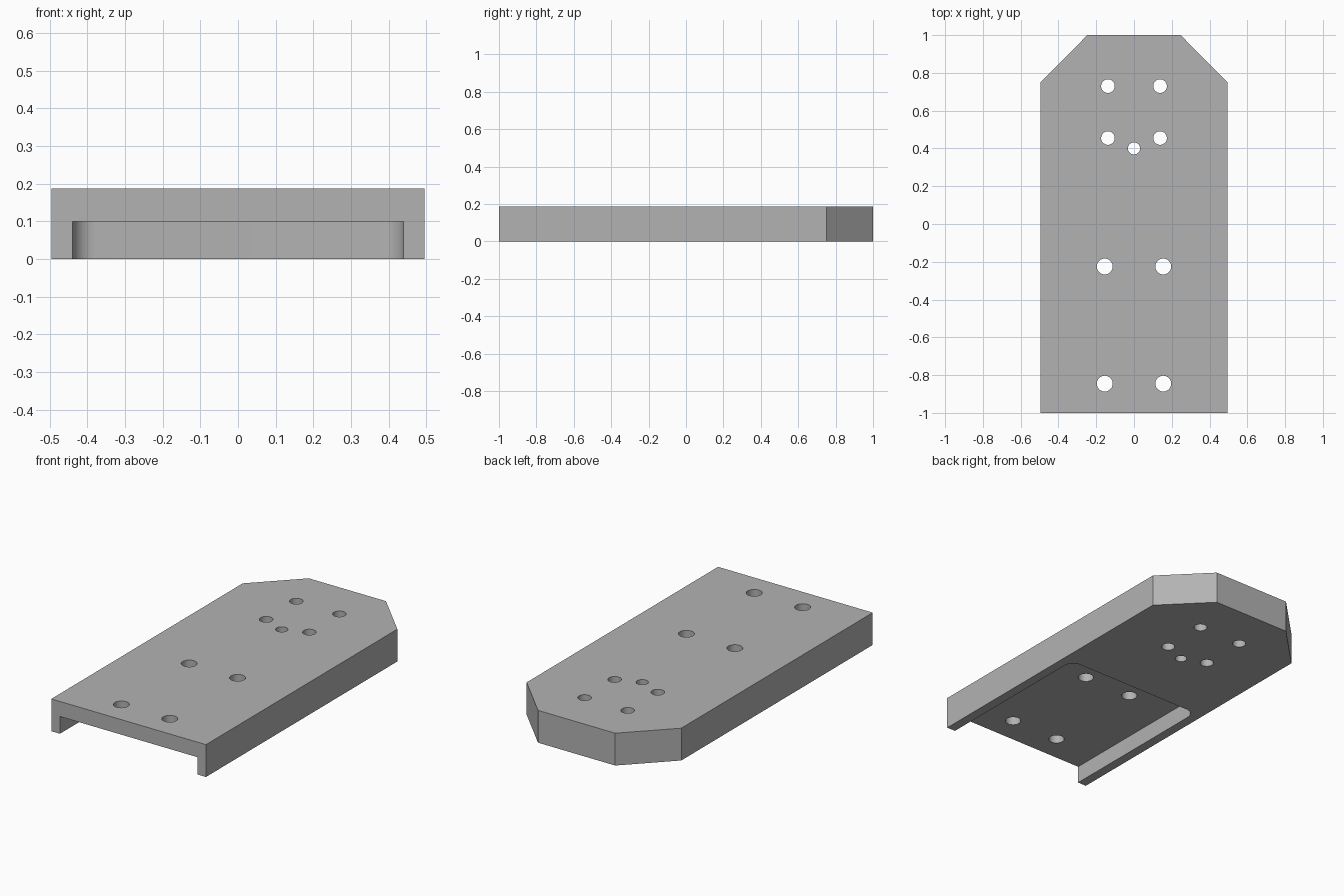
import bpy, bmesh
from math import sin, cos, pi, radians

cube = bpy.data.objects.get("Cube")
if cube:
    bpy.data.objects.remove(cube, do_unlink=True)

HALF_W, HALF_L, HEIGHT = 0.495, 1.0, 0.187
POCKET_W, POCKET_END, POCKET_H, FILLET = 0.44, -0.005, 0.1, 0.06

grey = bpy.data.materials.new("plain grey")
grey.use_nodes = True
colour = (0.45, 0.45, 0.45, 1)
grey.diffuse_color = colour
grey.node_tree.nodes["Principled BSDF"].inputs["Base Color"].default_value = colour


def prism(name, outline, z0, z1):
    """Extrude a counter-clockwise outline from z0 to z1."""
    bm = bmesh.new()
    face = bm.faces.new([bm.verts.new((x, y, z0)) for x, y in outline])
    top = bmesh.ops.extrude_face_region(bm, geom=[face])["geom"]
    verts = [v for v in top if isinstance(v, bmesh.types.BMVert)]
    bmesh.ops.translate(bm, verts=verts, vec=(0, 0, z1 - z0))
    bmesh.ops.recalc_face_normals(bm, faces=bm.faces)
    mesh = bpy.data.meshes.new(name)
    bm.to_mesh(mesh)
    bm.free()
    mesh.materials.append(grey)
    obj = bpy.data.objects.new(name, mesh)
    bpy.context.collection.objects.link(obj)
    return obj


def arc(cx, cy, r, start, end, steps):
    angles = [start + (end - start) * i / steps for i in range(steps + 1)]
    return [(cx + r * cos(a), cy + r * sin(a)) for a in angles]


# Plate with two chamfered back corners
right_side = [(HALF_W, -HALF_L), (HALF_W, 0.75), (0.247, HALF_L)]
plate = prism("mounting_plate",
              right_side + [(-x, y) for x, y in reversed(right_side)], 0, HEIGHT)

# Underside pocket, open at the front, with rounded inner corners
cx, cy = POCKET_W - FILLET, POCKET_END - FILLET
pocket = [(POCKET_W, -1.2)] + arc(cx, cy, FILLET, 0, pi / 2, 12)
pocket += arc(-cx, cy, FILLET, pi / 2, pi, 12) + [(-POCKET_W, -1.2)]
cutters = [prism("pocket_cutter", pocket, -0.1, POCKET_H)]

# Through holes: x, y, radius, mirrored unless on the centre line
holes = [(0.155, -0.845, 0.042), (0.155, -0.225, 0.042),
         (0.138, 0.455, 0.036), (0.138, 0.73, 0.036), (0, 0.4, 0.032)]
for x, y, r in holes:
    for hx in {x, -x}:
        cutters.append(prism("hole_cutter", arc(hx, y, r, 0, 2 * pi, 40)[:-1], -0.1, 0.3))

# Cut the plate, then drop the cutters
bpy.context.view_layer.objects.active = plate
for cutter in cutters:
    mod = plate.modifiers.new("cut", "BOOLEAN")
    mod.operation, mod.solver, mod.object = "DIFFERENCE", "EXACT", cutter
    bpy.ops.object.modifier_apply(modifier=mod.name)
    bpy.data.objects.remove(cutter, do_unlink=True)

# Smooth the hole and fillet walls while keeping edges sharp
bpy.ops.object.select_all(action="DESELECT")
plate.select_set(True)
bpy.ops.object.shade_smooth_by_angle(angle=radians(30))
